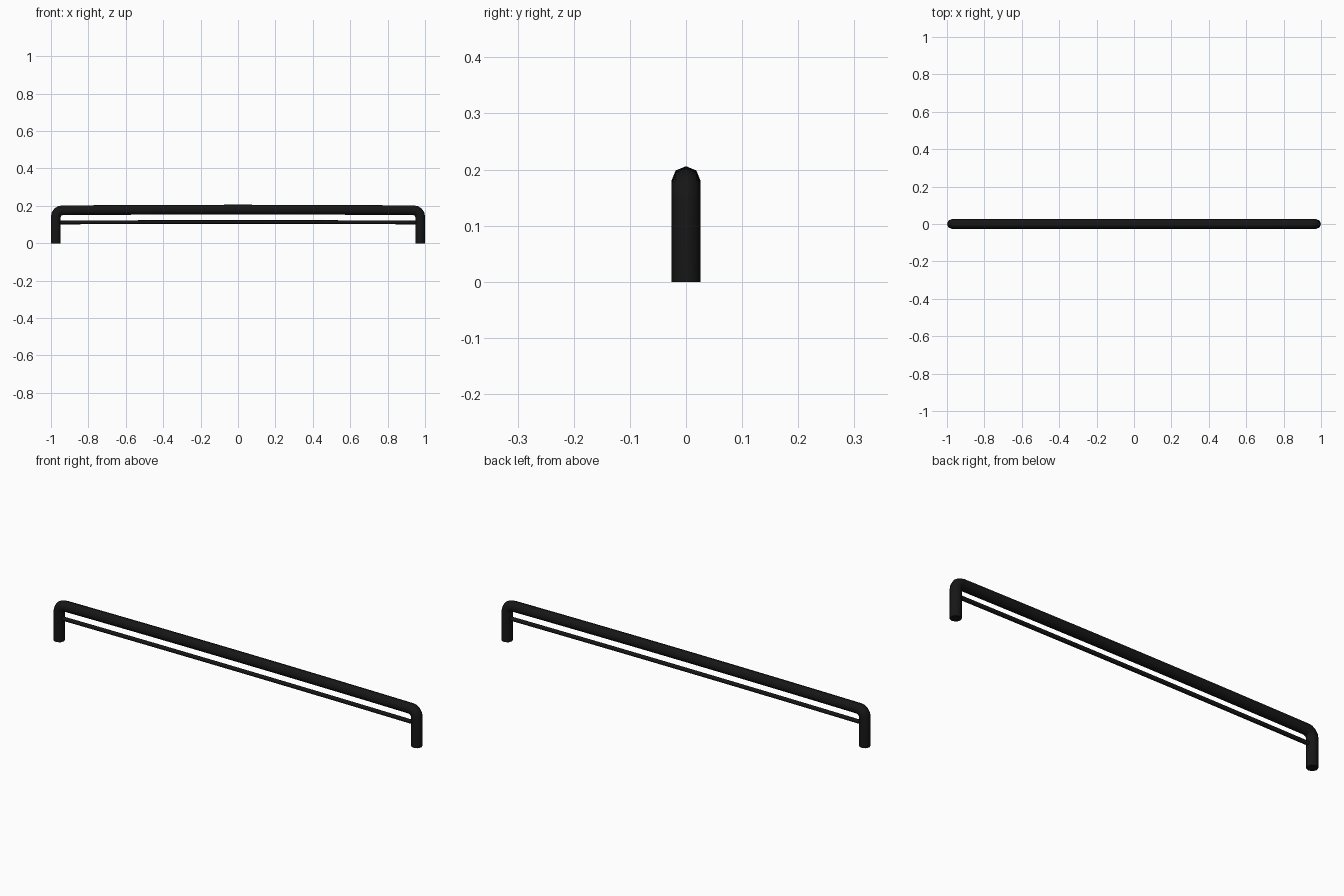
import bpy, bmesh, math

if "Cube" in bpy.data.objects:
    bpy.data.objects.remove(bpy.data.objects["Cube"])

black = bpy.data.materials.new("black_metal")
black.diffuse_color = (0.008, 0.008, 0.008, 1)
black.use_nodes = True
black.node_tree.nodes["Principled BSDF"].inputs["Base Color"].default_value = black.diffuse_color


def tube(name, path, radius, sides=8):
    """Sweep a round section along a path of (x, z) points in the y = 0 plane."""
    bm = bmesh.new()
    rings = []
    for i, (x, z) in enumerate(path):
        dirs = []
        for a, b in ((i - 1, i), (i, i + 1)):
            if a >= 0 and b < len(path):
                dx, dz = path[b][0] - path[a][0], path[b][1] - path[a][1]
                n = math.hypot(dx, dz)
                dirs.append((dx / n, dz / n))
        tx, tz = sum(d[0] for d in dirs), sum(d[1] for d in dirs)
        n = math.hypot(tx, tz)
        nx, nz = -tz / n, tx / n
        # widen mitred rings so the tube keeps its thickness
        r = radius / (nx * -dirs[0][1] + nz * dirs[0][0])
        ring = []
        for k in range(sides):
            a = 2 * math.pi * k / sides
            c = math.cos(a) * r
            ring.append(bm.verts.new((x + nx * c, math.sin(a) * radius, z + nz * c)))
        rings.append(ring)
    for p, q in zip(rings, rings[1:]):
        for k in range(sides):
            j = (k + 1) % sides
            bm.faces.new((p[k], p[j], q[j], q[k]))
    bm.faces.new(rings[0])
    bm.faces.new(rings[-1])
    bmesh.ops.recalc_face_normals(bm, faces=bm.faces)
    me = bpy.data.meshes.new(name)
    bm.to_mesh(me)
    bm.free()
    me.materials.append(black)
    ob = bpy.data.objects.new(name, me)
    bpy.context.collection.objects.link(ob)
    bpy.context.view_layer.objects.active = ob
    ob.select_set(True)
    bpy.ops.object.shade_smooth_by_angle(angle=math.radians(50))
    ob.select_set(False)


def arch(z_end, z_mid, half, steps=8):
    """Very shallow bow from -half to half."""
    xs = [half * (2 * i / steps - 1) for i in range(steps + 1)]
    return [(x, z_mid - (z_mid - z_end) * (x / half) ** 2) for x in xs]


# main rail: leg, rounded corner, bowed top, mirrored corner and leg
R, LEG, BEND = 0.026, 0.974, 0.034
corner = [(-LEG + BEND * (1 - math.cos(a)), 0.142 + BEND * math.sin(a))
          for a in (math.radians(22.5 * i) for i in range(4))]
left = [(-LEG, 0.0)] + corner
right = [(-x, z) for x, z in reversed(left)]
tube("main_rail", left + arch(0.176, 0.18, LEG - BEND) + right, R)

# thin rod between the legs
tube("lower_rod", arch(0.111, 0.114, LEG - 0.01), 0.010)
